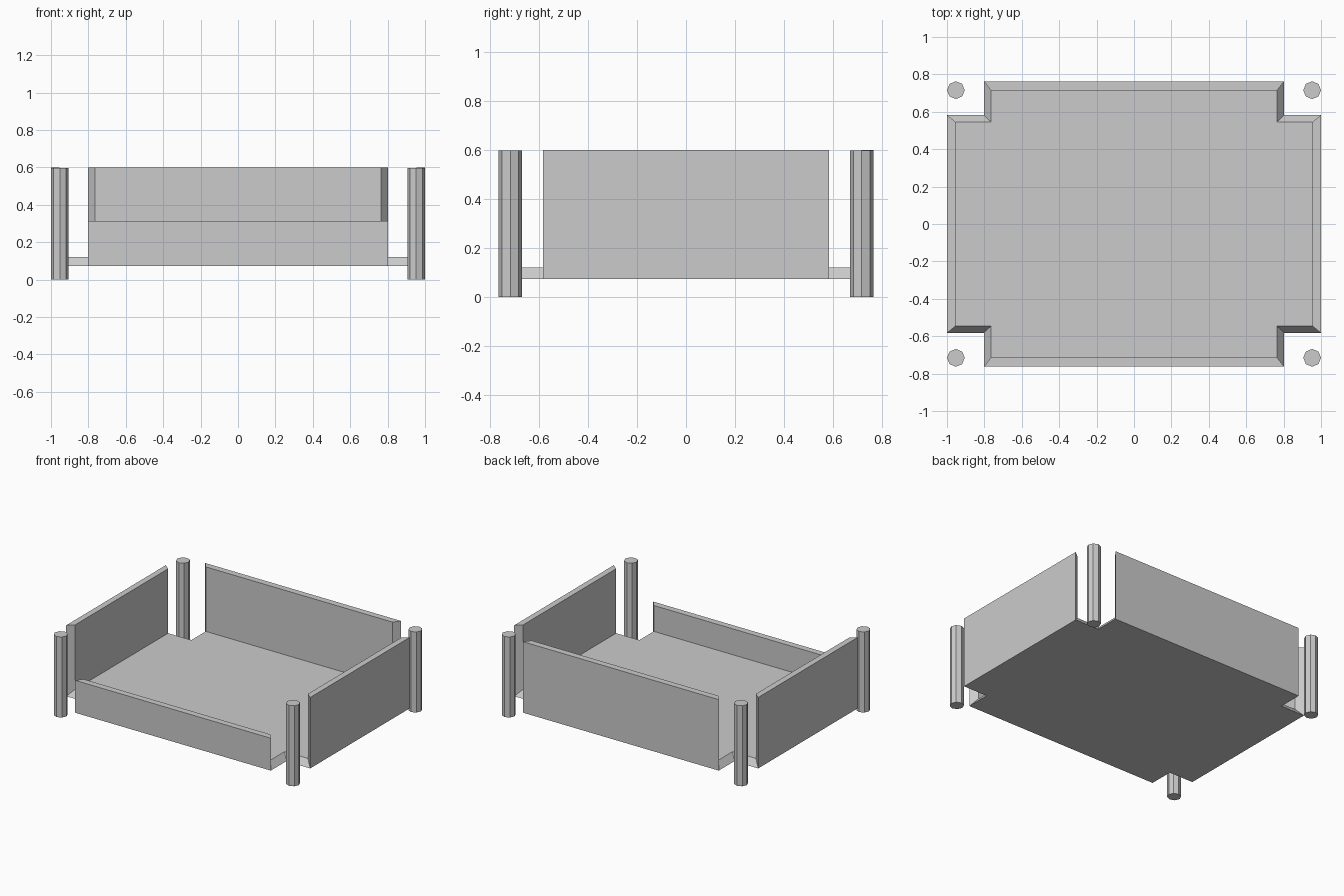
import bpy, bmesh

if "Cube" in bpy.data.objects:
    bpy.data.objects.remove(bpy.data.objects["Cube"])

Z_BOTTOM, Z_FLOOR, Z_TOP, Z_FRONT = 0.073, 0.121, 0.599, 0.313


def cross_loop(end_x, side_y, notch_x, end_y):
    """Plan of a rectangle with four notched corners, counter-clockwise."""
    return [(-notch_x, -end_y), (notch_x, -end_y), (notch_x, -side_y),
            (end_x, -side_y), (end_x, side_y), (notch_x, side_y),
            (notch_x, end_y), (-notch_x, end_y), (-notch_x, side_y),
            (-end_x, side_y), (-end_x, -side_y), (-notch_x, -side_y)]


# Tray: notched floor with bevelled notch edges and four mitred walls
outer = cross_loop(1.0, 0.583, 0.803, 0.763)
inner = cross_loop(0.955, 0.546, 0.765, 0.715)
wall_height = {0: Z_FRONT, 3: Z_TOP, 6: Z_TOP, 9: Z_TOP}

bm = bmesh.new()
low = [bm.verts.new((x, y, Z_BOTTOM)) for x, y in outer]
high = [bm.verts.new((x, y, Z_FLOOR)) for x, y in inner]
bm.faces.new(low[::-1])
bm.faces.new(high)
for i in range(12):
    j = (i + 1) % 12
    if i not in wall_height:
        bm.faces.new((low[i], low[j], high[j], high[i]))
        continue
    z = wall_height[i]
    out_i, out_j = (bm.verts.new((*outer[k], z)) for k in (i, j))
    in_i, in_j = (bm.verts.new((*inner[k], z)) for k in (i, j))
    for face in ((low[i], low[j], out_j, out_i), (out_i, out_j, in_j, in_i),
                 (in_i, in_j, high[j], high[i]), (low[i], out_i, in_i, high[i]),
                 (low[j], high[j], in_j, out_j)):
        bm.faces.new(face)
bmesh.ops.recalc_face_normals(bm, faces=bm.faces)
mesh = bpy.data.meshes.new("tray")
bm.to_mesh(mesh)
bm.free()
bpy.context.collection.objects.link(bpy.data.objects.new("tray", mesh))

# Octagonal corner posts
RADIUS, HEIGHT = 0.0475, 0.597
for side, sx in (("left", -1), ("right", 1)):
    for end, sy in (("front", -1), ("back", 1)):
        bpy.ops.mesh.primitive_cylinder_add(
            vertices=8, radius=RADIUS, depth=HEIGHT,
            location=(sx * (1 - RADIUS), sy * (0.763 - RADIUS), HEIGHT / 2))
        bpy.context.object.name = f"{end}_{side}_post"
